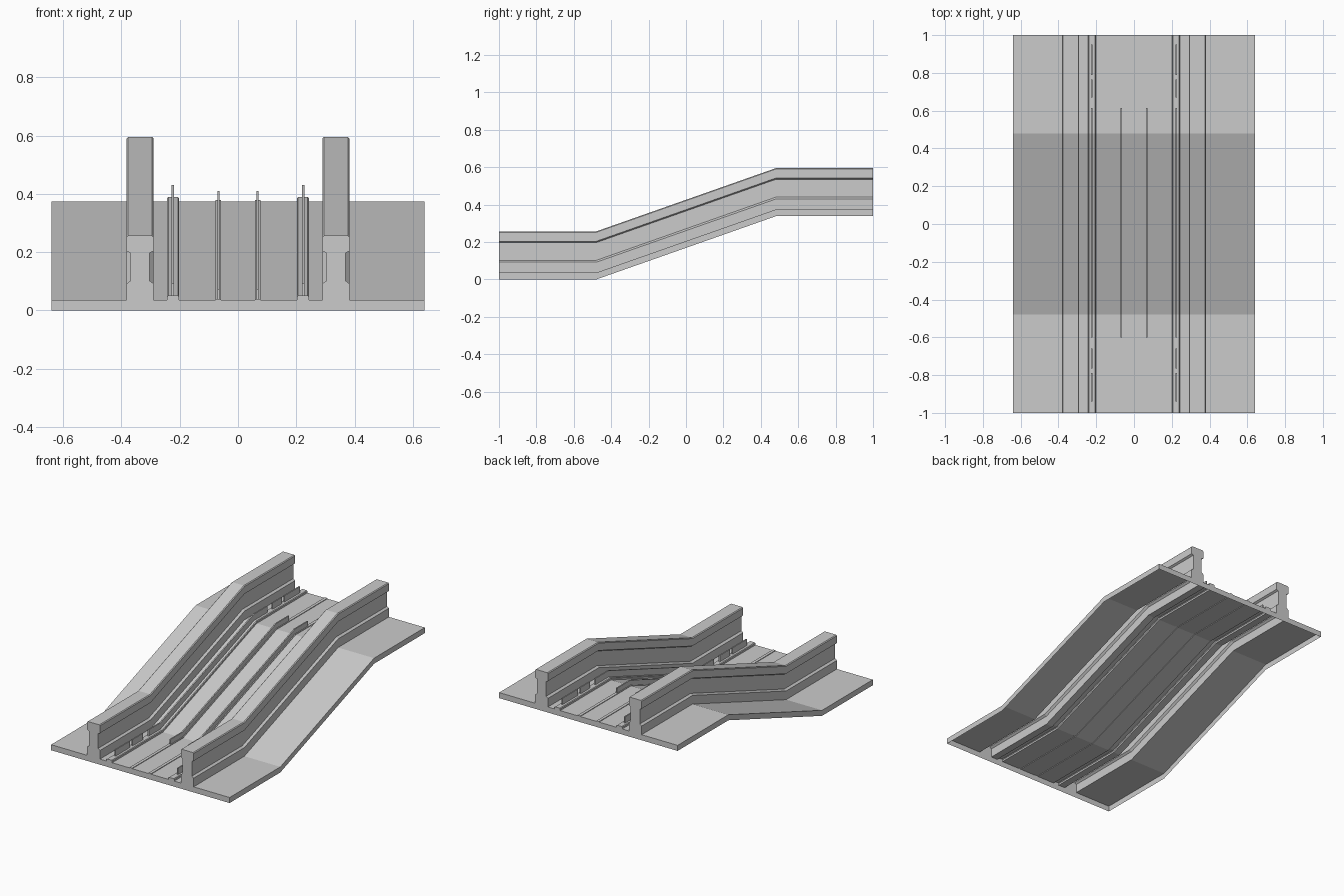
import bpy, bmesh

if "Cube" in bpy.data.objects:
    bpy.data.objects.remove(bpy.data.objects["Cube"])

BEND, RISE = 0.48, 0.338


def height(y):
    return RISE * min(1, max(0, (y + BEND) / (2 * BEND)))


def sweep(name, profile, y0, y1):
    """Carry an open x-z profile along the ramp; cap the ends, leave the underside open."""
    bm = bmesh.new()
    ys = [y0] + [b for b in (-BEND, BEND) if y0 < b < y1] + [y1]
    rings = [[bm.verts.new((x, y, z + height(y))) for x, z in profile] for y in ys]
    for a, b in zip(rings, rings[1:]):
        for i in range(len(profile) - 1):
            bm.faces.new((a[i], a[i + 1], b[i + 1], b[i]))
    bm.faces.new(rings[0][::-1])
    bm.faces.new(rings[-1])
    me = bpy.data.meshes.new(name)
    bm.to_mesh(me)
    bm.free()
    ob = bpy.data.objects.new(name, me)
    bpy.context.collection.objects.link(ob)
    return ob


# Track bed: right half of the section, from the centre outwards
T = 0.036
half = [
    (0.058, T), (0.058, 0.04), (0.077, 0.04), (0.077, T),           # inner strip
    (0.202, T), (0.202, 0.047), (0.206, 0.051),                     # outer strip
    (0.239, 0.051), (0.243, 0.047), (0.243, T),
    (0.29, T), (0.29, 0.092), (0.303, 0.102), (0.303, 0.197),       # rail
    (0.29, 0.204), (0.29, 0.252), (0.295, 0.257),
    (0.377, 0.257), (0.382, 0.252), (0.382, 0.204),
    (0.369, 0.197), (0.369, 0.102), (0.382, 0.092), (0.382, T),
    (0.64, T), (0.64, 0),                                           # outer flange
]
section = [(-x, z) for x, z in reversed(half)] + half
sweep("track_bed", section, -1, 1)


# Upright fins standing on the strips
def fin(name, x, z0, z1, w, y0, y1):
    sweep(name, [(x - w, z0), (x - w, z1), (x + w, z1), (x + w, z0)], y0, y1)


spans = [(-0.94, -0.79), (-0.765, -0.66), (-0.60, 0.615), (0.67, 0.765), (0.79, 0.95)]
for s, side in ((-1, "left"), (1, "right")):
    fin(f"inner_fin_{side}", s * 0.067, 0.04, 0.072, 0.004, -0.60, 0.615)
    for i, (a, b) in enumerate(spans):
        fin(f"outer_fin_{side}_{i}", s * 0.224, 0.051, 0.092, 0.004, a, b)
